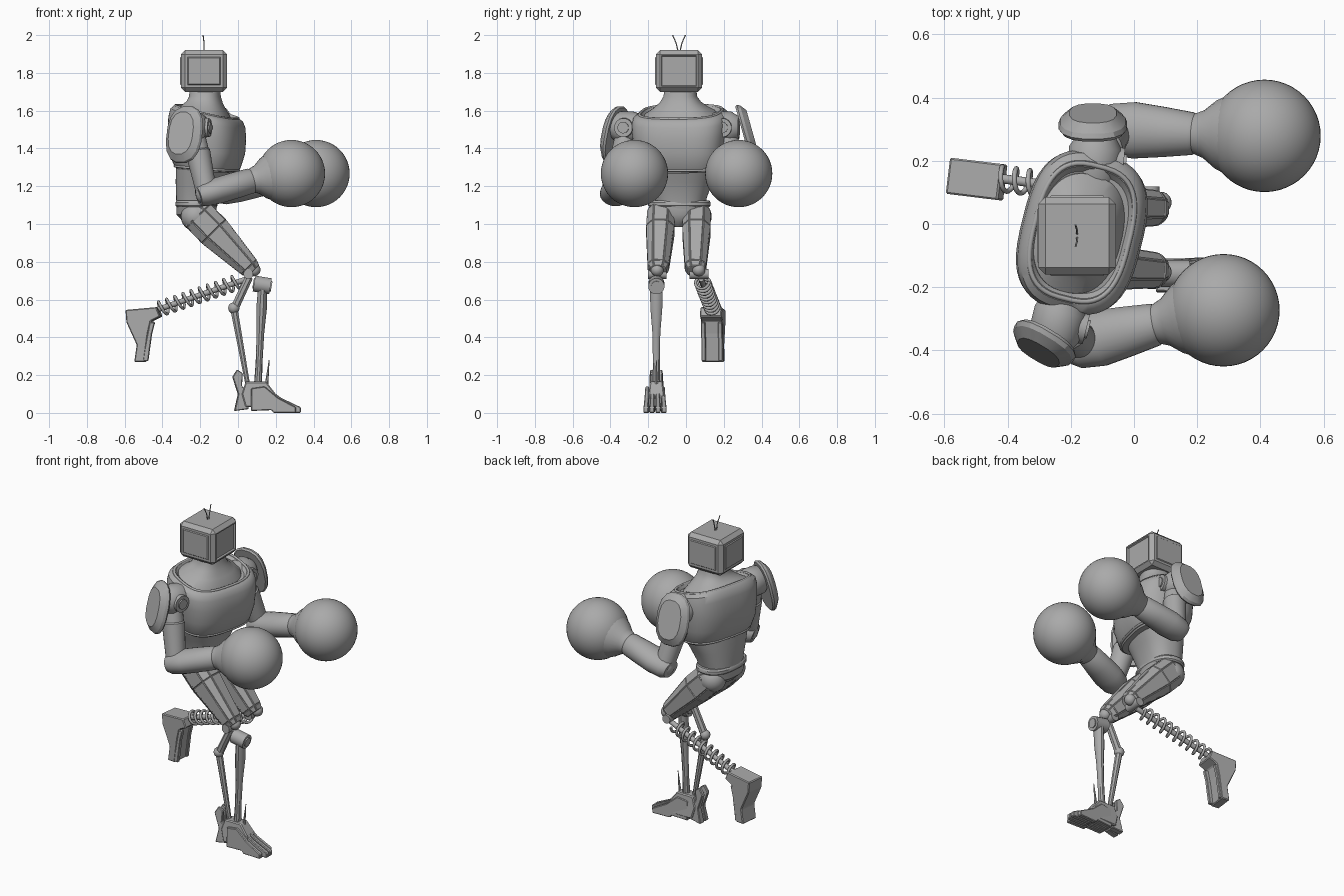
import bpy, bmesh, math
from mathutils import Vector, Matrix

if "Cube" in bpy.data.objects:
    bpy.data.objects.remove(bpy.data.objects["Cube"])

GREY = (0.4, 0.4, 0.4, 1)
grey = bpy.data.materials.new("plain grey")
grey.use_nodes = True
grey.diffuse_color = GREY
grey.node_tree.nodes["Principled BSDF"].inputs["Base Color"].default_value = GREY


def finish(name, bm, smooth=35):
    """Turn a bmesh into a shaded, coloured object."""
    bmesh.ops.recalc_face_normals(bm, faces=bm.faces[:])
    me = bpy.data.meshes.new(name)
    bm.to_mesh(me)
    bm.free()
    me.materials.append(grey)
    if smooth:
        me.shade_smooth()
        me.set_sharp_from_angle(angle=math.radians(smooth))
    ob = bpy.data.objects.new(name, me)
    bpy.context.collection.objects.link(ob)
    return ob


def squircle(i, n, a, b, power):
    t = 2 * math.pi * (i + 0.5) / n
    c, s = math.cos(t), math.sin(t)
    return (a * math.copysign(abs(c) ** (2 / power), c),
            b * math.copysign(abs(s) ** (2 / power), s))


def skin(bm, loops):
    """Bridge rings of points and cap both ends; returns the side faces."""
    rings = [[bm.verts.new(p) for p in loop] for loop in loops]
    sides = []
    for r, q in zip(rings, rings[1:]):
        for i in range(len(r)):
            j = (i + 1) % len(r)
            sides.append(bm.faces.new((r[i], r[j], q[j], q[i])))
    bm.faces.new(rings[0])
    bm.faces.new(rings[-1])
    return sides


def body_ring(z, cx, cy, a, b, yaw=-14, power=2.4, tilt=0.0, n=48):
    """Horizontal ring; tilt lowers its front edge."""
    rot = Matrix.Rotation(math.radians(yaw), 3, "Z")
    pts = []
    for i in range(n):
        u, v = squircle(i, n, a, b, power)
        pts.append(rot @ Vector((u, v, 0)) + Vector((cx, cy, z - tilt * u)))
    return pts


def body(name, rings):
    bm = bmesh.new()
    skin(bm, rings)
    return finish(name, bm)


def limb(name, p0, p1, rings, n=24, ref=(0, 1, 0), power=2.0, smooth=35, panel=0):
    """Loft along p0-p1; each ring is (fraction, half size along ref, other half size)."""
    p0, p1 = Vector(p0), Vector(p1)
    d = (p1 - p0).normalized()
    ref = Vector(ref)
    u = (ref - d * d.dot(ref)).normalized()
    v = d.cross(u)
    loops = []
    for t, a, b in rings:
        pts = [squircle(i, n, a, b, power) for i in range(n)]
        loops.append([p0.lerp(p1, t) + u * x + v * y for x, y in pts])
    bm = bmesh.new()
    sides = skin(bm, loops)
    if panel:
        bmesh.ops.recalc_face_normals(bm, faces=bm.faces[:])
        bmesh.ops.inset_individual(bm, faces=sides, thickness=panel, depth=panel * 0.7)
    return finish(name, bm, smooth)


def rod(name, p0, p1, r0, r1=None, n=20, **kw):
    r1 = r0 if r1 is None else r1
    return limb(name, p0, p1, [(0, r0, r0), (1, r1, r1)], n, **kw)


def ball(name, c, r, n=24):
    bm = bmesh.new()
    bmesh.ops.create_uvsphere(bm, u_segments=n * 2, v_segments=n, radius=r,
                              matrix=Matrix.Translation(c))
    return finish(name, bm, 60)


def prism(name, profile, width, origin, yaw=0, edge=0.006, slim=1.0):
    """Extrude an x-z profile sideways (slim narrows its top), turn by yaw, place."""
    rot = Matrix.Rotation(math.radians(yaw), 3, "Z")
    top = max(z for x, z in profile)
    bm = bmesh.new()
    loops = []
    for s in (-0.5, 0.5):
        loops.append([rot @ Vector((x, s * width * (1 + (slim - 1) * z / top), z))
                      + Vector(origin) for x, z in profile])
    skin(bm, loops)
    ob = finish(name, bm, 0)
    mod = ob.modifiers.new("edge", "BEVEL")
    mod.width, mod.segments = edge, 1
    return ob


def tube(name, pts, r, cyclic=False):
    cu = bpy.data.curves.new(name, "CURVE")
    cu.dimensions, cu.bevel_depth, cu.bevel_resolution = "3D", r, 2
    cu.use_fill_caps = True
    sp = cu.splines.new("POLY")
    sp.points.add(len(pts) - 1)
    for q, p in zip(sp.points, pts):
        q.co = (*p, 1)
    sp.use_cyclic_u = cyclic
    tmp = bpy.data.objects.new(name + "_path", cu)
    bm = bmesh.new()
    bm.from_mesh(tmp.to_mesh())
    tmp.to_mesh_clear()
    bpy.data.objects.remove(tmp)
    return finish(name, bm, 50)


# Head: chamfered set with raised side panels and a recessed screen facing +x
bm = bmesh.new()
bmesh.ops.create_cube(bm, size=1, matrix=Matrix.Translation((-0.18, -0.037, 1.81))
                      @ Matrix.Diagonal((0.245, 0.245, 0.22, 1)))
bmesh.ops.bevel(bm, geom=bm.edges[:], offset=0.022, segments=1, affect="EDGES")
for f in [f for f in bm.faces if f.calc_area() > 0.02 and abs(f.normal.z) < 0.5]:
    screen = f.normal.x > 0.5
    bmesh.ops.inset_individual(bm, faces=[f], thickness=0.01 if screen else 0.02, depth=0)
    bmesh.ops.inset_individual(bm, faces=[f], thickness=0.006, depth=-0.01 if screen else 0.005)
finish("head", bm, 0)
for s in (-1, 1):
    tube("antenna", [(-0.18, -0.037 + 0.004 * s, 1.91), (-0.18, -0.037 + 0.016 * s, 1.96),
                     (-0.185, -0.037 + 0.034 * s, 2.0)], 0.003)

# Neck, chest and collar
NECK = (-0.175, -0.03)
body("neck", [body_ring(1.54, *NECK, 0.145, 0.2, tilt=0.25), body_ring(1.585, *NECK, 0.135, 0.19, tilt=0.25),
              body_ring(1.615, *NECK, 0.112, 0.145, tilt=0.17), body_ring(1.645, *NECK, 0.092, 0.108, tilt=0.08),
              body_ring(1.675, *NECK, 0.082, 0.088), body_ring(1.72, *NECK, 0.078, 0.082)])
CHEST = (-0.165, -0.027)
chest = [(1.28, 0.145, 0.205, 0.08), (1.31, 0.165, 0.225, 0.08), (1.38, 0.188, 0.242, 0.05),
         (1.47, 0.193, 0.252, 0.1), (1.54, 0.187, 0.256, 0.17), (1.575, 0.176, 0.248, 0.22),
         (1.593, 0.158, 0.226, 0.24), (1.593, 0.145, 0.206, 0.24), (1.575, 0.135, 0.19, 0.25)]
body("chest", [body_ring(z, *CHEST, a, b, tilt=t, power=2.9) for z, a, b, t in chest])
tube("collar", body_ring(1.592, *CHEST, 0.152, 0.216, tilt=0.24, power=2.9), 0.008, True)
tube("chest_rim", body_ring(1.295, *CHEST, 0.155, 0.215, tilt=0.08, power=2.9), 0.007, True)

# Abdomen, belt and pelvis
body("abdomen", [body_ring(1.08, -0.22, -0.03, 0.105, 0.13, -6), body_ring(1.14, -0.215, -0.03, 0.11, 0.14, -8),
                 body_ring(1.22, -0.2, -0.03, 0.125, 0.17, -11), body_ring(1.3, -0.18, -0.03, 0.14, 0.2)])
body("belt", [body_ring(z, -0.22, -0.035, a, a + 0.055, -5)
              for z, a in ((1.09, 0.103), (1.098, 0.11), (1.115, 0.11), (1.125, 0.103))])
body("pelvis", [body_ring(0.985, -0.2, -0.04, 0.04, 0.02, -5), body_ring(1.01, -0.21, -0.04, 0.075, 0.06, -5),
                body_ring(1.05, -0.22, -0.035, 0.105, 0.13, -5), body_ring(1.1, -0.22, -0.035, 0.105, 0.15, -5)])

# Arms: shoulder, pad, upper arm, forearm and ball glove
arms = {
    "near": dict(shoulder=(-0.24, -0.31, 1.51), axis=(-0.24, -0.97, 0), pad=(-0.288, -0.383, 1.475),
                 lean=(-0.5, -0.83, 0.22), elbow=(-0.165, -0.375, 1.16), wrist=(0.08, -0.315, 1.232),
                 glove=(0.283, -0.273, 1.267)),
    "far": dict(shoulder=(-0.125, 0.2, 1.51), axis=(0.1, 1, 0), pad=(-0.13, 0.322, 1.485),
                lean=(0, 0.96, 0.27), elbow=(-0.06, 0.3, 1.17), wrist=(0.2, 0.285, 1.235),
                glove=(0.413, 0.279, 1.267)),
}
for side, a in arms.items():
    sh, ax = Vector(a["shoulder"]), Vector(a["axis"])
    up = (0, 0, 1)
    limb(side + "_shoulder", sh - ax * 0.08, sh + ax * 0.08,
         [(0, 0.07, 0.07), (0.3, 0.085, 0.085), (0.75, 0.085, 0.085), (1, 0.06, 0.06)], ref=up)
    front = Vector((-ax.y, ax.x, 0)) * (1 if ax.y < 0 else -1)
    rod(side + "_shoulder_cap", sh, sh + front * 0.092, 0.055, 0.05)
    rod(side + "_shoulder_hub", sh, sh + front * 0.1, 0.03)
    pad, lean = Vector(a["pad"]), Vector(a["lean"])
    limb(side + "_shoulder_pad", pad - lean * 0.022, pad + lean * 0.03,
         [(0, 0.15, 0.102), (0.2, 0.156, 0.11), (0.5, 0.15, 0.104), (1, 0.115, 0.075)],
         n=16, ref=up, power=2.5, smooth=25)
    elbow, wrist, glove = Vector(a["elbow"]), Vector(a["wrist"]), Vector(a["glove"])
    limb(side + "_upper_arm", sh, elbow, [(0, 0.055, 0.055), (0.35, 0.06, 0.06), (0.37, 0.066, 0.066),
                                          (0.7, 0.06, 0.06), (1, 0.055, 0.055)])
    ball(side + "_elbow", elbow, 0.06, 12)
    limb(side + "_forearm", elbow.lerp(wrist, -0.18), wrist,
         [(0, 0.06, 0.05), (0.1, 0.08, 0.064), (0.35, 0.09, 0.07), (0.65, 0.08, 0.07),
          (0.95, 0.068, 0.068), (1, 0.06, 0.06)])
    limb(side + "_cuff", wrist.lerp(glove, -0.06), glove,
         [(0, 0.062, 0.062), (0.06, 0.068, 0.068), (0.15, 0.076, 0.076), (0.32, 0.108, 0.108), (0.6, 0.14, 0.14)])
    ball(side + "_glove", glove, 0.178)

# Thighs: faceted armour with long raised panels
for side, hy, ky, ball_y in (("standing", -0.13, -0.147, -0.152), ("raised", 0.058, 0.05, 0.068)):
    hip, knee = Vector((-0.245, hy, 1.08)), Vector((0.065, ky, 0.765))
    limb(side + "_thigh", hip, knee,
         [(0, 0.055, 0.065), (0.12, 0.074, 0.09), (0.38, 0.075, 0.092), (0.98, 0.056, 0.056), (1.05, 0.042, 0.042)],
         n=8, power=2.7, smooth=0, panel=0.005)
    ball(side + "_hip", (-0.225, hy, 1.04), 0.078, 12)
    ball(side + "_knee_ball", (0.085, ball_y, 0.757), 0.034, 12)
    rod(side + "_knee_pin", (0.055, ball_y - 0.05, 0.735), (0.055, ball_y + 0.05, 0.735), 0.026, ref=(1, 0, 0))

# Standing shin: knee drum, front strut and jointed rear strut
Y = -0.157
rod("knee_drum", (0.085, Y, 0.685), (0.172, Y, 0.67), 0.043)
rod("knee_drum_cap", (0.08, Y, 0.686), (0.178, Y, 0.669), 0.028)
limb("front_strut", (0.13, Y, 0.66), (0.105, Y, 0.13),
     [(0, 0.036, 0.024), (0.2, 0.033, 0.028), (0.45, 0.022, 0.02), (0.75, 0.019, 0.018), (1, 0.023, 0.022)], n=10)
rod("rear_upper_link", (0.06, Y, 0.72), (-0.02, Y, 0.55), 0.022, 0.024, n=8)
ball("rear_joint", (-0.022, Y, 0.555), 0.03, 10)
rod("rear_strut", (-0.022, Y, 0.555), (0.055, Y, 0.13), 0.021, 0.013, n=8)

# Standing foot: ankle block, fanned toes, heel and spur
prism("ankle", [(0.04, 0.03), (0.2, 0.03), (0.2, 0.1), (0.15, 0.165), (0.04, 0.165), (0.02, 0.1)],
      0.105, (0, Y, 0), slim=0.65)
for i in range(4):
    k = i - 1.5
    reach = 0.275 - 0.025 * abs(k)
    prism("toe", [(0, 0.01), (reach * 0.45, 0.015), (reach * 0.5, 0.0), (reach, 0.0), (reach, 0.03),
                  (reach * 0.6, 0.08), (reach * 0.3, 0.14), (0, 0.13)],
          0.027, (0.07, Y - 0.007 + k * 0.026, 0), k * 1.5, 0.004, 0.7)
for s in (-1, 1):
    prism("heel", [(-0.02, 0.01), (0.055, 0.02), (0.06, 0.12), (0.02, 0.14), (0.025, 0.21),
                   (-0.005, 0.23), (-0.03, 0.19), (0.0, 0.1)], 0.04, (0, Y + s * 0.022, 0), -s * 6, 0.004, 0.5)
rod("spur", (0.15, Y, 0.14), (0.165, Y, 0.28), 0.01, 0.002, n=6)

# Raised shin: core rod wrapped by a coil spring
top, end = Vector((0.05, 0.08, 0.71)), Vector((-0.43, 0.145, 0.545))
rod("spring_core", top, end, 0.015, n=12)
d = (end - top).normalized()
u = d.cross(Vector((0, 0, 1))).normalized()
v = d.cross(u)
TURNS, STEPS = 10, 20
coil = []
for i in range(TURNS * STEPS + 1):
    w = 2 * math.pi * i / STEPS
    coil.append(top.lerp(end, 0.08 + 0.9 * i / (TURNS * STEPS)) + (u * math.cos(w) + v * math.sin(w)) * 0.038)
tube("spring_coil", coil, 0.008)

# Raised foot: hoof block with a slotted sole
hoof = [(-0.59, 0.545), (-0.425, 0.56), (-0.405, 0.51), (-0.455, 0.485), (-0.47, 0.42),
        (-0.49, 0.27), (-0.543, 0.27), (-0.53, 0.36), (-0.585, 0.48)]
prism("raised_foot", [(x + 0.5, z - 0.27) for x, z in hoof], 0.115, (-0.5, 0.142, 0.27), -7, 0.005)
for s in (-1, 1):
    prism("sole_rail", [(0.03, 0.005), (0.05, 0.15), (0.066, 0.21), (0.04, 0.21), (0.0, 0.005)],
          0.022, (-0.505, 0.142 + s * 0.045, 0.27), -7, 0.003)
